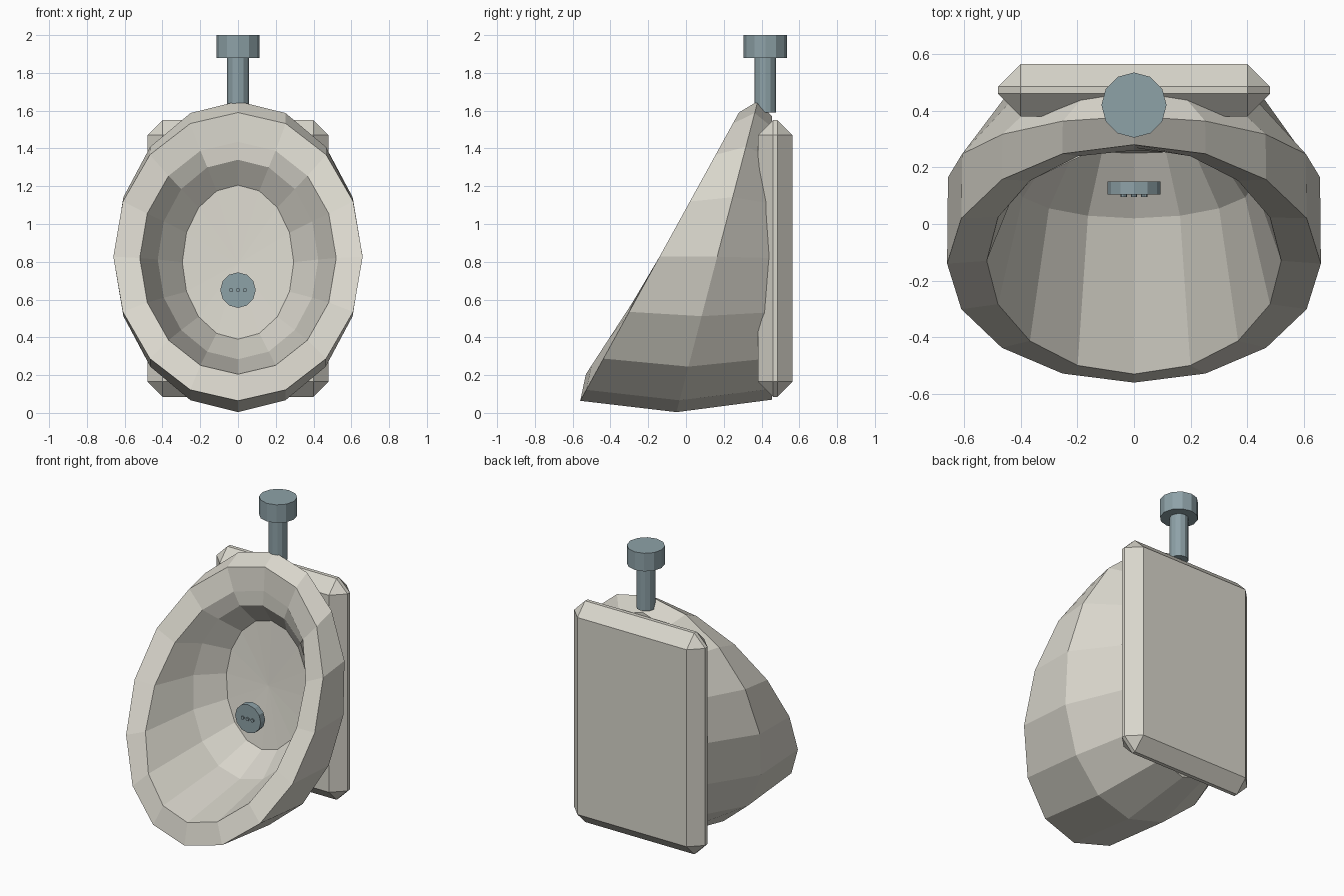
import bpy, bmesh, math
from mathutils import Matrix, Vector

if "Cube" in bpy.data.objects:
    bpy.data.objects.remove(bpy.data.objects["Cube"], do_unlink=True)


def material(name, color):
    m = bpy.data.materials.new(name)
    m.use_nodes = True
    m.diffuse_color = (*color, 1)
    m.node_tree.nodes["Principled BSDF"].inputs["Base Color"].default_value = (*color, 1)
    return m


ceramic = material("warm white ceramic", (0.69, 0.67, 0.60))
metal = material("blue grey metal", (0.27, 0.36, 0.39))


def add_object(name, bm, mat):
    bmesh.ops.recalc_face_normals(bm, faces=bm.faces)
    mesh = bpy.data.meshes.new(name)
    bm.to_mesh(mesh)
    bm.free()
    mesh.materials.append(mat)
    obj = bpy.data.objects.new(name, mesh)
    bpy.context.collection.objects.link(obj)
    return obj


def cylinder(name, radius, depth, center, mat, along_y=False, sides=12):
    bm = bmesh.new()
    turn = Matrix.Rotation(math.pi / 2, 4, "X") if along_y else Matrix()
    bmesh.ops.create_cone(bm, cap_ends=True, segments=sides, radius1=radius, radius2=radius,
                          depth=depth, matrix=Matrix.Translation(center) @ turn)
    return add_object(name, bm, mat)


# Bowl: tilted oval rings from the back, over the rim, into the basin
SIDES = 16
rings = [  # half width, y middle, y tilt, z middle, half height
    (0.45, 0.455, 0.0, 0.82, 0.75),
    (0.657, 0.165, 0.215, 0.827, 0.823),
    (0.66, -0.14, 0.42, 0.827, 0.763),
    (0.52, -0.13, 0.40, 0.82, 0.615),
    (0.425, 0.14, 0.12, 0.812, 0.528),
    (0.295, 0.30, 0.05, 0.798, 0.408),
]
bm = bmesh.new()
loops = []
for width, y, tilt, z, height in rings:
    loop = []
    for i in range(SIDES):
        a = 2 * math.pi * i / SIDES
        s, c = math.sin(a), math.cos(a)
        loop.append(bm.verts.new((width * s, y + tilt * c, z + height * c)))
    loops.append(loop)
for outer, inner in zip(loops, loops[1:]):
    for i in range(SIDES):
        j = (i + 1) % SIDES
        bm.faces.new((outer[i], outer[j], inner[j], inner[i]))
bm.faces.new(loops[0])
# Basin back is a shallow fan
hub = bm.verts.new((0, 0.315, 0.79))
for i in range(SIDES):
    bm.faces.new((loops[-1][i], loops[-1][(i + 1) % SIDES], hub))
add_object("bowl", bm, ceramic)

# Chamfered wall plate
bm = bmesh.new()
bmesh.ops.create_cube(bm, size=1)
bmesh.ops.scale(bm, vec=Vector((0.96, 0.185, 1.465)), verts=bm.verts)
bmesh.ops.translate(bm, vec=Vector((0, 0.4725, 0.8175)), verts=bm.verts)
bmesh.ops.bevel(bm, geom=bm.edges[:], offset=0.08, offset_type="OFFSET",
                segments=1, profile=0.5, affect="EDGES")
add_object("wall_plate", bm, ceramic)

# Water pipe and its cap
cylinder("water_pipe", 0.057, 0.31, (0, 0.42, 1.745), metal)
cylinder("pipe_cap", 0.115, 0.12, (0, 0.42, 1.94), metal)

# Drain disc with three small studs
cylinder("drain", 0.094, 0.046, (0, 0.127, 0.65), metal, along_y=True)
for k in (-1, 0, 1):
    cylinder("drain_stud", 0.011, 0.01, (0.036 * k, 0.1, 0.65), metal, along_y=True, sides=8)
